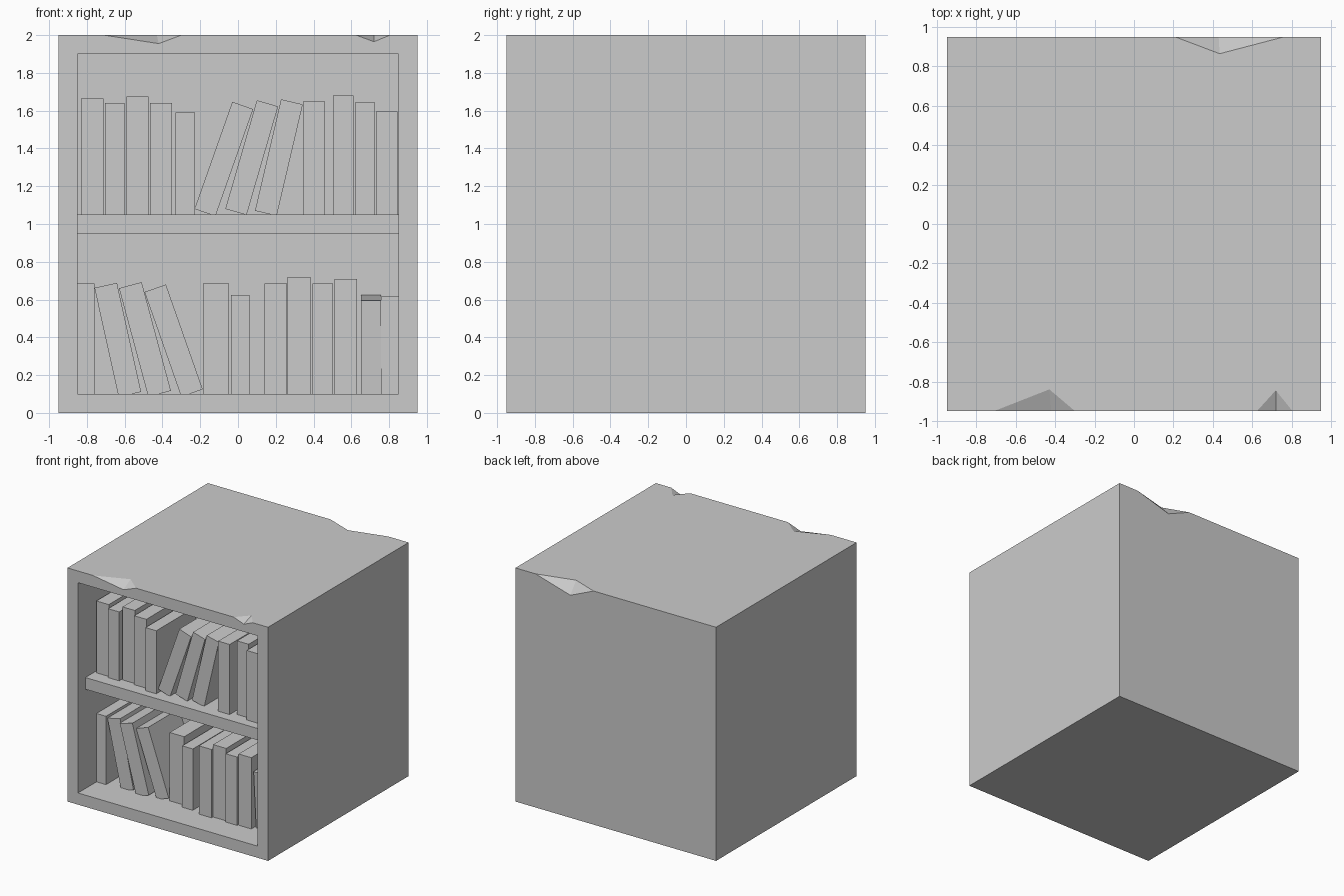
import bpy
from mathutils import Vector

if "Cube" in bpy.data.objects:
    bpy.data.objects.remove(bpy.data.objects["Cube"])

BACK = -0.25      # back of the recess
FLOOR, SHELF = 0.10, 1.05


def mesh_object(name, verts, faces):
    me = bpy.data.meshes.new(name)
    me.from_pydata([tuple(v) for v in verts], [], faces)
    ob = bpy.data.objects.new(name, me)
    bpy.context.collection.objects.link(ob)
    bpy.context.view_layer.objects.active = ob
    bpy.ops.object.mode_set(mode='EDIT')
    bpy.ops.mesh.select_all(action='SELECT')
    bpy.ops.mesh.normals_make_consistent(inside=False)
    bpy.ops.object.mode_set(mode='OBJECT')
    return ob


def prism(name, quad, y0, y1, lean=0.0):
    """Extrude an x-z outline along y; lean shears the y position with height."""
    zmid = sum(z for _, z in quad) / 4
    verts = [(x, y + lean * (zmid - z), z) for y in (y0, y1) for x, z in quad]
    faces = [(0, 1, 2, 3), (7, 6, 5, 4)]
    faces += [(i, i + 4, (i + 1) % 4 + 4, (i + 1) % 4) for i in range(4)]
    return mesh_object(name, verts, faces)


def box(name, x0, x1, y0, y1, z0, z1):
    return prism(name, [(x0, z0), (x1, z0), (x1, z1), (x0, z1)], y0, y1)


def cut(target, cutter):
    cutter.hide_render = True
    mod = target.modifiers.new('cut', 'BOOLEAN')
    mod.operation, mod.solver, mod.object = 'DIFFERENCE', 'EXACT', cutter
    bpy.context.view_layer.objects.active = target
    bpy.ops.object.modifier_apply(modifier=mod.name)
    bpy.data.objects.remove(cutter)


# Cabinet with an open recess at the front
cabinet = box('cabinet', -0.95, 0.95, -0.95, 0.95, 0, 2)
cut(cabinet, box('recess_cutter', -0.85, 0.85, -1.1, BACK, FLOOR, 1.9))

# Chips broken out of the top edges: left, right, inner point, lower point
chips = [(-0.71, -0.30, -0.95, (-0.43, -0.84), (-0.42, 1.955)),
         (0.625, 0.805, -0.95, (0.72, -0.845), (0.72, 1.965)),
         (0.21, 0.76, 0.95, (0.435, 0.865), (0.43, 1.905))]
for xa, xc, y, inner, low in chips:
    a, c = Vector((xa, y, 2)), Vector((xc, y, 2))
    b, d = Vector((*inner, 2)), Vector((low[0], y, low[1]))
    m = (b + d) / 2
    corners = [a + (a - m) * 0.5, b + (b - d), c + (c - m) * 0.5, d + (d - b)]
    cut(cabinet, mesh_object('chip_cutter', corners,
                             [(0, 1, 3), (1, 2, 3), (0, 2, 1), (0, 3, 2)]))

# Middle shelf
box('shelf', -0.85, 0.85, -0.85, BACK, 0.95, SHELF)

# Upright books: left, right, top, front
upper = [(-0.83, -0.713, 1.665, -0.73), (-0.705, -0.60, 1.64, -0.75),
         (-0.59, -0.473, 1.675, -0.72), (-0.465, -0.35, 1.64, -0.74),
         (-0.33, -0.228, 1.59, -0.78), (0.348, 0.457, 1.65, -0.765),
         (0.502, 0.612, 1.68, -0.73), (0.622, 0.722, 1.645, -0.77),
         (0.73, 0.845, 1.595, -0.74)]
lower = [(-0.85, -0.76, 0.685, -0.70), (-0.185, -0.048, 0.685, -0.66),
         (-0.038, 0.062, 0.625, -0.70), (0.14, 0.26, 0.685, -0.73),
         (0.262, 0.385, 0.72, -0.71), (0.395, 0.502, 0.685, -0.73),
         (0.51, 0.63, 0.71, -0.72), (0.758, 0.85, 0.615, -0.70)]
for row, books, z0 in (('upper', upper, SHELF), ('lower', lower, FLOOR)):
    for i, (x0, x1, top, front) in enumerate(books):
        box(f'{row}_book_{i + 1}', x0, x1, front, BACK, z0, top)

# Leaning books: top left corner, bottom left corner, thickness, front
leaning = [((-0.03, 1.647), (-0.23, 1.08), 0.117, -0.75),
           ((0.10, 1.655), (-0.067, 1.08), 0.117, -0.75),
           ((0.228, 1.66), (0.09, 1.07), 0.118, -0.75),
           ((-0.76, 0.662), (-0.632, 0.085), 0.122, -0.68),
           ((-0.63, 0.66), (-0.475, 0.085), 0.124, -0.70),
           ((-0.495, 0.64), (-0.30, 0.085), 0.120, -0.67)]
for i, (tl, bl, w, front) in enumerate(leaning):
    tl, bl = Vector(tl), Vector(bl)
    up = (tl - bl).normalized()
    side = Vector((up.y, -up.x)) * w
    prism(f'leaning_book_{i + 1}', [bl, bl + side, tl + side, tl], front, BACK)

# Book tipped forward, its top rising towards the back
tipped = prism('tipped_book', [(0.65, 0.10), (0.758, 0.10), (0.758, 0.595), (0.65, 0.595)],
               -0.70, BACK, 0.07)
for v in tipped.data.vertices:
    if v.co.y > -0.5 and v.co.z > 0.5:
        v.co.z += 0.028
